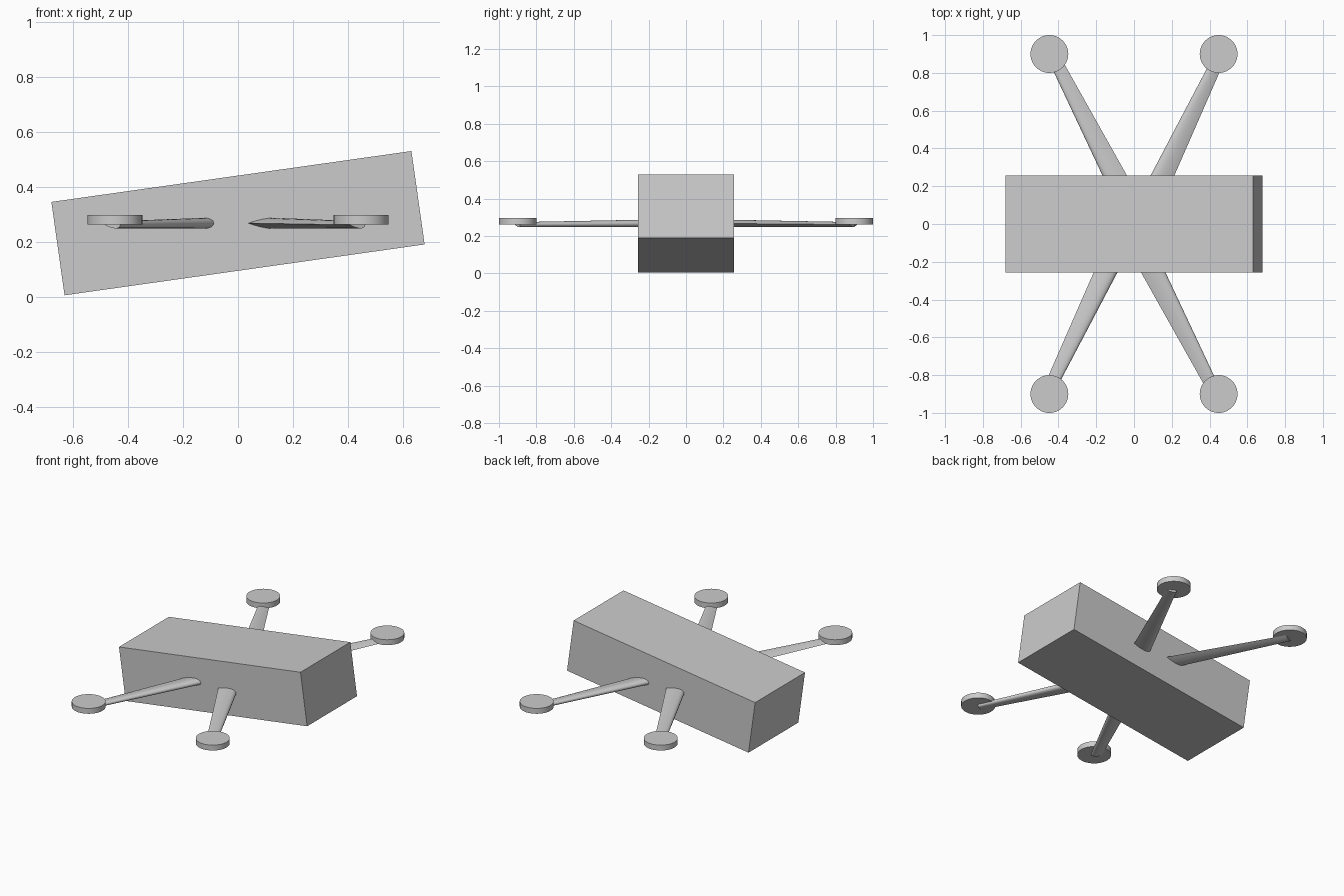
import bpy, bmesh, math
from mathutils import Vector

cube = bpy.data.objects.get("Cube")
if cube:
    bpy.data.objects.remove(cube, do_unlink=True)

grey = bpy.data.materials.new("light_grey")
grey.use_nodes = True
GREY = (0.6, 0.6, 0.6, 1)
grey.diffuse_color = GREY
grey.node_tree.nodes["Principled BSDF"].inputs["Base Color"].default_value = GREY


def finish(obj, name, smooth=False):
    obj.name = name
    obj.data.materials.append(grey)
    if smooth:
        bpy.ops.object.select_all(action='DESELECT')
        obj.select_set(True)
        bpy.context.view_layer.objects.active = obj
        bpy.ops.object.shade_smooth_by_angle(angle=math.radians(35))


# Tilted box body
bpy.ops.mesh.primitive_cube_add(size=1, location=(0, 0, 0.267),
                                rotation=(0, -math.radians(8.04), 0))
body = bpy.context.object
body.scale = (1.323, 0.514, 0.343)
finish(body, "body")


def teardrop(steps=12):
    """Closed symmetric wing section: rounded at 0, sharp at 1, half height 0.5."""
    def half(t):
        return (1.4845 * math.sqrt(t) - 0.63 * t - 1.758 * t**2
                + 1.4215 * t**3 - 0.518 * t**4)
    ts = [(1 - math.cos(math.pi * i / steps)) / 2 for i in range(steps + 1)]
    top = [(t, half(t)) for t in ts]
    return top + [(t, -h) for t, h in top[-2:0:-1]]


def wing_arm(name, angle):
    """Tapered strut running outwards from the centre at the given heading."""
    out = Vector((math.cos(angle), math.sin(angle), 0))
    left = Vector((-out.y, out.x, 0))
    bm = bmesh.new()
    rings = []
    # distance out, chord, thickness, height of centre line
    for u, chord, thick, z in ((0, 0.135, 0.045, 0.269), (1, 0.063, 0.026, 0.261)):
        rings.append([bm.verts.new(out * u + left * chord * (0.31 - t) + Vector((0, 0, z + h * thick)))
                      for t, h in teardrop()])
    n = len(rings[0])
    for i in range(n):
        j = (i + 1) % n
        bm.faces.new((rings[0][i], rings[0][j], rings[1][j], rings[1][i]))
    for ring in rings:
        bm.faces.new(ring)
    bmesh.ops.recalc_face_normals(bm, faces=bm.faces)
    mesh = bpy.data.meshes.new(name)
    bm.to_mesh(mesh)
    bm.free()
    obj = bpy.data.objects.new(name, mesh)
    bpy.context.collection.objects.link(obj)
    finish(obj, name, True)


# Four arms, each carrying a rotor disc
for side, sx in (("left", 1), ("right", -1)):
    for end, sy in (("front", -1), ("back", 1)):
        x, y = sx * 0.448, sy * 0.9
        wing_arm(f"{end}_{side}_arm", math.atan2(y, x))
        bpy.ops.mesh.primitive_cylinder_add(vertices=64, radius=0.1, depth=0.035,
                                            location=(x, y, 0.2795))
        finish(bpy.context.object, f"{end}_{side}_rotor", True)
